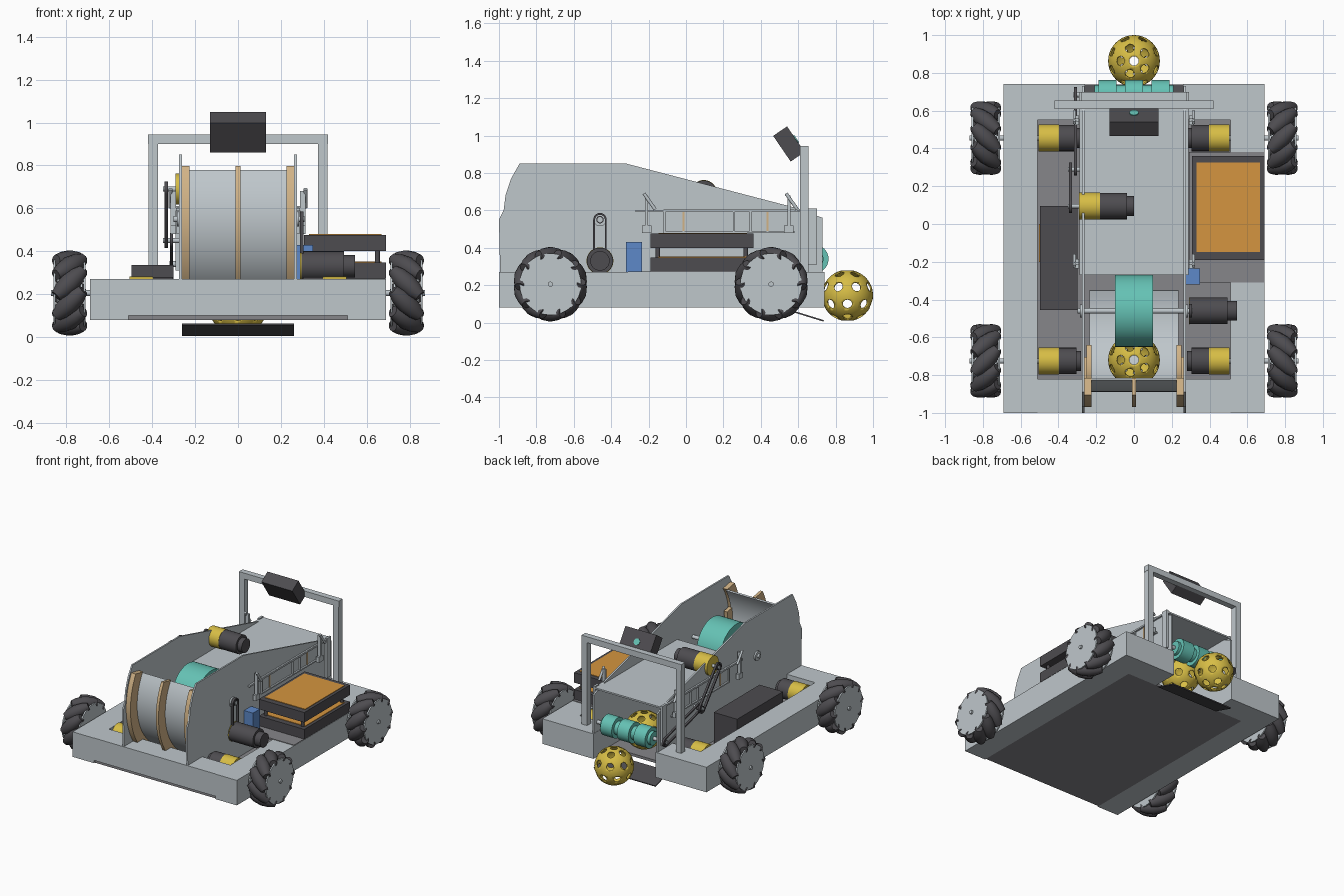
import bpy, bmesh
from math import sin, cos, pi, radians
from mathutils import Vector, Matrix

if "Cube" in bpy.data.objects:
    bpy.data.objects.remove(bpy.data.objects["Cube"])


def material(name, *rgb):
    m = bpy.data.materials.new(name)
    m.use_nodes = True
    m.diffuse_color = (*rgb, 1)
    m.node_tree.nodes["Principled BSDF"].inputs["Base Color"].default_value = (*rgb, 1)
    return m


GREY = material("light grey metal", .52, .57, .60)
SLATE = material("slate plate", .24, .24, .255)
DARK = material("dark plastic", .075, .072, .08)
YELLOW = material("yellow", .68, .51, .06)
TEAL = material("teal rubber", .13, .54, .46)
TAN = material("tan wood", .64, .45, .24)
ORANGE = material("orange", .66, .30, .05)
BLUE = material("blue", .11, .25, .58)


def finish(name, bm, mat):
    bmesh.ops.recalc_face_normals(bm, faces=bm.faces)
    for f in bm.faces:
        f.smooth = True
    for e in bm.edges:
        e.smooth = e.calc_face_angle(0) < .6
    me = bpy.data.meshes.new(name)
    bm.to_mesh(me)
    bm.free()
    me.materials.append(mat)
    ob = bpy.data.objects.new(name, me)
    bpy.context.collection.objects.link(ob)
    return ob


def box(name, x, y, z, mat, tilt=0):
    bm = bmesh.new()
    bmesh.ops.create_cube(bm, size=1)
    size = Matrix.Diagonal((x[1] - x[0], y[1] - y[0], z[1] - z[0], 1))
    mid = Vector((sum(x), sum(y), sum(z))) / 2
    bm.transform(Matrix.Translation(mid) @ Matrix.Rotation(tilt, 4, 'X') @ size)
    return finish(name, bm, mat)


def pair(name, x, y, z, mat):
    box("left_" + name, x, y, z, mat)
    box("right_" + name, (-x[1], -x[0]), y, z, mat)


def lathe(bm, p0, p1, profile, n=32):
    """Revolve (radius, fraction) points about the line p0-p1, with caps."""
    p0, p1 = Vector(p0), Vector(p1)
    q = (p1 - p0).to_track_quat('Z', 'Y')
    rings = [[bm.verts.new(p0.lerp(p1, t) + q @ Vector((r * cos(2 * pi * i / n), r * sin(2 * pi * i / n), 0)))
              for i in range(n)] for r, t in profile]
    for a, b in zip(rings, rings[1:]):
        for i in range(n):
            bm.faces.new((a[i - 1], a[i], b[i], b[i - 1]))
    bm.faces.new(rings[0])
    bm.faces.new(rings[-1])


def rod(name, p0, p1, r, mat):
    bm = bmesh.new()
    lathe(bm, p0, p1, [(r, 0), (r, 1)])
    return finish(name, bm, mat)


def prism(name, pts, x0, x1, mat):
    """Extrude a side outline of (y, z) points from x0 to x1."""
    bm = bmesh.new()
    f = bm.faces.new([bm.verts.new((x0, y, z)) for y, z in pts])
    g = bmesh.ops.extrude_face_region(bm, geom=[f])
    bmesh.ops.translate(bm, vec=(x1 - x0, 0, 0), verts=[v for v in g["geom"] if isinstance(v, bmesh.types.BMVert)])
    return finish(name, bm, mat)


def arc(cy, cz, r, a0, a1, n=28):
    steps = [radians(a0 + (a1 - a0) * i / n) for i in range(n + 1)]
    return [(cy + r * cos(a), cz + r * sin(a)) for a in steps]


def motor(name, x0, x1, y, z, split):
    m = x0 + (x1 - x0) * split
    rod(name + "_gearbox", (x0, y, z), (m, y, z), .072, YELLOW)
    bm = bmesh.new()
    lathe(bm, (m, y, z), (x1, y, z), [(.07, 0), (.07, .8), (.052, .8), (.052, 1)])
    finish(name + "_body", bm, DARK)


def belt(name, a, b, r, x, w=.016):
    """Closed loop band around two pulleys given as (y, z)."""
    d = (Vector(b) - Vector(a))
    ang = math_angle = Vector((1, 0)).angle_signed(d) * -180 / pi

    def loop(rr):
        return arc(*a, rr, ang + 90, ang + 270, 12) + arc(*b, rr, ang - 90, ang + 90, 12)
    outer, inner = loop(r), loop(r - .01)
    bm = bmesh.new()
    rings = [[bm.verts.new((xx, y, z)) for y, z in pts]
             for pts, xx in ((outer, x), (outer, x + w), (inner, x + w), (inner, x))]
    for k in range(4):
        p, q = rings[k - 1], rings[k]
        for i in range(len(p)):
            bm.faces.new((p[i - 1], p[i], q[i], q[i - 1]))
    finish(name, bm, DARK)
    for y, z in (a, b):
        rod(name + "_pulley", (x, y, z), (x + w, y, z), r * .55, DARK)


# Chassis
pair("side_rail", (.51, .69), (-1, .74), (.08, .27), GREY)
box("front_beam", (-.51, .51), (-.998, -.82), (.1, .27), GREY)
pair("rear_beam", (.26, .51), (.55, .74), (.08, .27), GREY)
box("floor_plate", (-.51, .51), (-.99, .55), (.08, .1), SLATE)
box("intake_ramp", (-.26, .26), (.57, .74), (.03, .038), DARK, -.3)
box("battery_shelf", (.29, .688), (-.31, .38), (.262, .274), SLATE)

# Roller wheels with their drive motors
for sx, side in ((1, "left"), (-1, "right")):
    for cy, end, sy in ((-.725, "front", -1), (.455, "rear", 1)):
        name = end + "_" + side
        cx, cz = sx * .785, .205
        bm = bmesh.new()
        for i in range(10):
            a = 2 * pi * i / 10
            tangent = Vector((0, cos(a), -sin(a)))
            mid = Vector((cx, cy + .152 * sin(a), cz + .152 * cos(a)))
            ax = (Vector((1, 0, 0)) + tangent * sx * sy).normalized() * .09
            lathe(bm, mid - ax, mid + ax, [(.026, 0), (.04, .2), (.048, .5), (.04, .8), (.026, 1)], 14)
        finish(name + "_wheel_rollers", bm, DARK)
        for off in (-.07, .07):
            rod(name + "_wheel_disc", (cx + off - .005, cy, cz), (cx + off + .005, cy, cz), .165, GREY)
        rod(name + "_wheel_hub", (cx - .06, cy, cz), (cx + .06, cy, cz), .07, GREY)
        rod(name + "_axle", (sx * .5, cy, cz), (sx * .872, cy, cz), .014, GREY)
        motor(name + "_motor", sx * .505, sx * .28, cy, .21, .48)

# Launcher side panels, cover and intake cheeks
panel = [(-.99, .1), (-1, .55), (-.975, .6), (-.965, .68), (-.935, .77), (-.89, .85), (-.32, .85),
         (.6, .61), (.73, .56), (.73, .08), (.56, .08), (.56, .1)]
for s, side in ((1, "left"), (-1, "right")):
    prism(side + "_panel", panel, s * .262, s * .274, GREY)
    box(side + "_intake_cheek", sorted((s * .276, s * .292)), (.65, .7), (.31, .61), GREY)
    rod(side + "_bearing", (s * .27, -.46, .55), (s * .285, -.46, .55), .035, GREY)
    # Side frame, slots and small struts
    x = sorted((s * .274, s * .286))
    box(side + "_frame_top", x, (-.12, .58), (.592, .604), GREY)
    box(side + "_frame_bottom", x, (-.12, .58), (.48, .49), GREY)
    for y in (-.12, .25, .34):
        box(side + "_frame_upright", x, (y, y + .01), (.48, .6), GREY)
    for y in (-.02, .43):
        box(side + "_slot", sorted((s * .274, s * .279)), (y, y + .012), (.49, .6), TAN)
    for y in (-.21, .55):
        xs = sorted((s * .29, s * .315))
        box(side + "_strut", xs, (y - .008, y + .008), (.5, .68), GREY)
        box(side + "_strut_foot", xs, (y - .025, y + .025), (.48, .52), GREY)
        rod(side + "_strut_arm", (s * .315, y - .015, .69), (s * .315, y + .045, .605), .009, GREY)
box("top_cover", (-.288, .288), (-.27, .7), (.59, .602), GREY)

# Curved hood and its ribs, around the flywheel axis
FY, FZ = -.46, .55
prism("hood_sheet", arc(FY, FZ, .43, 148, 285) + arc(FY, FZ, .418, 285, 148), -.235, .235, GREY)
for x, w in ((-.243, .018), (0, .011), (.243, .018)):
    prism("hood_rib", arc(FY, FZ, .51, 151, 235) + arc(FY, FZ, .425, 235, 147), x - w, x + w, TAN)
for x in (-.238, .238):
    prism("inner_guide", arc(FY, FZ, .42, 170, 240) + arc(FY, FZ, .36, 240, 170), x - .014, x + .014, TAN)
rod("flywheel", (-.1, FY, FZ), (.1, FY, FZ), .192, TEAL)
rod("flywheel_axle", (-.3, FY, FZ), (.31, FY, FZ), .014, GREY)
motor("flywheel_motor", .29, .545, FY, .33, .02)
belt("flywheel_belt", (FY, .33), (FY, .55), .036, .29)

# Feeder motor with belts on the right side
motor("feeder_motor", -.292, 0, .095, .69, .38)
rod("feeder_motor_shaft", (-.35, .095, .69), (-.28, .095, .69), .012, GREY)
belt("feeder_belt", (.095, .69), (.29, .45), .036, -.343)
belt("intake_belt", (.29, .45), (.69, .34), .034, -.318)
rod("feeder_idler", (-.35, .29, .45), (-.26, .29, .45), .012, GREY)

# Intake rollers
rod("intake_axle", (-.32, .685, .34), (.29, .685, .34), .014, GREY)
for x in (-.14, 0, .14):
    rod("intake_roller", (x - .048, .685, .34), (x + .048, .685, .34), .077, TEAL)
    rod("intake_spacer", (x - .07, .685, .34), (x + .07, .685, .34), .05, TEAL)

# Electronics
for z, label in ((.272, "lower"), (.4, "upper")):
    box(label + "_battery", (.308, .69), (-.19, .36), (z, z + .076), DARK)
    box(label + "_battery_lid", (.33, .668), (-.148, .325), (z + .07, z + .08), ORANGE)
for x in (.34, .65):
    for y in (-.15, .32):
        rod("battery_spacer", (x, y, .33), (x, y, .41), .012, DARK)
box("controller_box", (-.497, -.3), (-.455, .095), (.1, .337), DARK)
box("controller_label", (-.502, -.497), (-.2, .0), (.16, .25), ORANGE)
box("blue_module", (.275, .35), (-.32, -.235), (.27, .43), BLUE)

# Mast and tilted camera unit
pair("mast_post", (.373, .418), (.61, .655), (.26, .91), GREY)
box("mast_bar", (-.42, .42), (.61, .655), (.9, .945), GREY)
box("camera_unit", (-.13, .13), (.505, .595), (.872, 1.038), DARK, .6)
tilt = Matrix.Rotation(.6, 3, 'X')
face = Vector((0, .55, .955)) + tilt @ Vector((0, .045, 0))
rod("camera_lens", face, face + tilt @ Vector((0, .005, 0)), .024, TEAL)

# Perforated balls: a hollow sphere cut by a ring pattern of pegs
bm = bmesh.new()
bmesh.ops.create_uvsphere(bm, u_segments=40, v_segments=24, radius=.137)
ball = finish("rear_ball", bm, YELLOW)
bm = bmesh.new()
for lat, count in ((-90, 1), (-58, 5), (-20, 8), (20, 8), (58, 5), (90, 1)):
    for i in range(count):
        a, b = 2 * pi * (i + (lat > 0) / 2) / count, radians(lat)
        d = Vector((cos(a) * cos(b), sin(a) * cos(b), sin(b)))
        lathe(bm, d * .1, d * .16, [(.025, 0), (.025, 1)], 16)
cutter = finish("hole_cutter", bm, YELLOW)
cutter.hide_render = True
shell = ball.modifiers.new("shell", 'SOLIDIFY')
shell.thickness = .008
holes = ball.modifiers.new("holes", 'BOOLEAN')
holes.operation, holes.object, holes.solver = 'DIFFERENCE', cutter, 'EXACT'
graph = bpy.context.evaluated_depsgraph_get()
mesh = bpy.data.meshes.new_from_object(ball.evaluated_get(graph))
ball.modifiers.clear()
ball.data = mesh
bpy.data.objects.remove(cutter)
ball.location = (0, .863, .145)
for name, place in (("middle_ball", (0, .5, .28)), ("front_ball", (0, -.72, .42))):
    ob = bpy.data.objects.new(name, mesh)
    ob.location = place
    bpy.context.collection.objects.link(ob)
